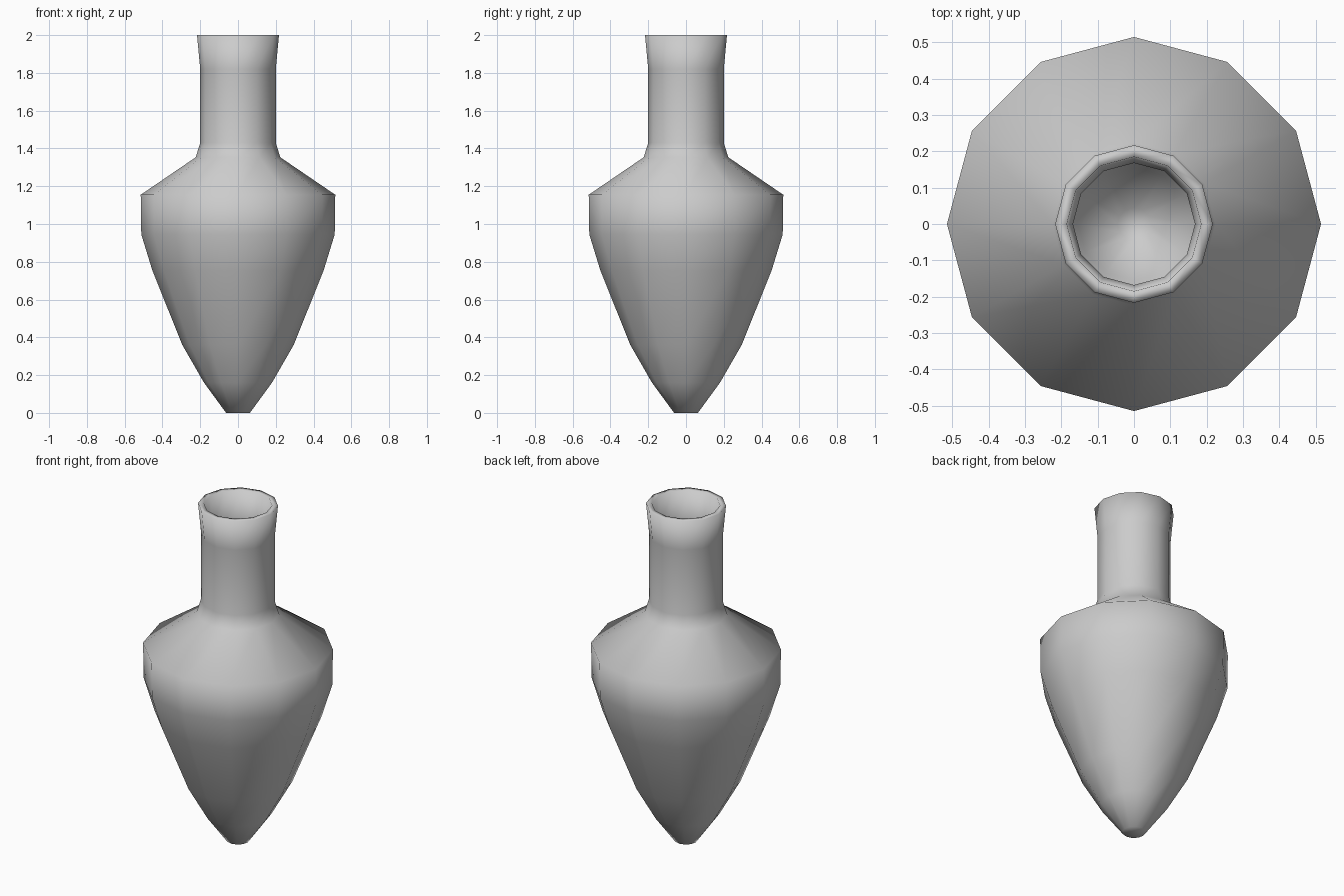
import bpy, bmesh
from math import cos, sin, tau

if "Cube" in bpy.data.objects:
    bpy.data.objects.remove(bpy.data.objects["Cube"])

SIDES = 12

# Outer wall from foot to lip, as (radius, height)
outer = [(0.063, 0), (0.18, 0.16), (0.295, 0.36), (0.453, 0.753), (0.512, 0.945),
         (0.515, 1.155), (0.224, 1.353), (0.2, 1.43), (0.2, 1.82), (0.217, 2.0)]
# Inner wall from lip back down to the hollow's floor
inner = [(0.185, 2.0), (0.168, 1.82), (0.168, 1.42), (0.198, 1.33), (0.482, 1.137),
         (0.478, 0.953), (0.423, 0.765), (0.267, 0.375), (0.155, 0.18), (0.045, 0.032)]


def lathe(name, profile):
    """Spin a profile round z into a closed, smooth-shaded solid."""
    bm = bmesh.new()
    rings = [[bm.verts.new((r * cos(tau * i / SIDES), r * sin(tau * i / SIDES), z))
              for i in range(SIDES)] for r, z in profile]
    for a, b in zip(rings, rings[1:]):
        for i in range(SIDES):
            j = (i + 1) % SIDES
            bm.faces.new((a[i], a[j], b[j], b[i]))
    bm.faces.new(rings[0][::-1])
    bm.faces.new(rings[-1])
    for f in bm.faces:
        f.smooth = True
    mesh = bpy.data.meshes.new(name)
    bm.to_mesh(mesh)
    bm.free()
    obj = bpy.data.objects.new(name, mesh)
    bpy.context.collection.objects.link(obj)
    return obj


# Hollow pointed vase
lathe("vase", outer + inner)
